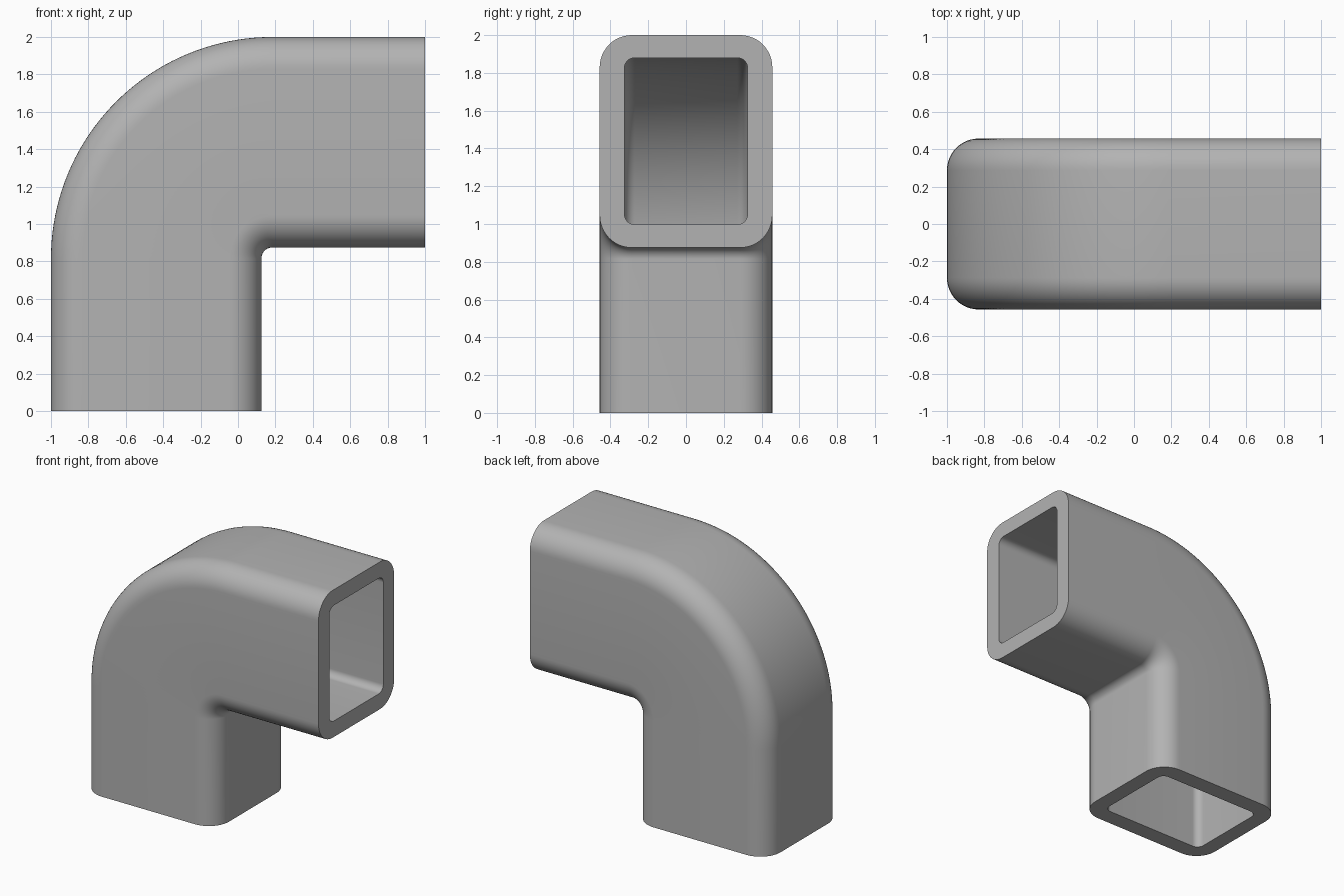
import bpy, bmesh
from math import sin, cos, pi

cube = bpy.data.objects.get("Cube")
if cube:
    bpy.data.objects.remove(cube, do_unlink=True)

BEND_X, BEND_Z = 0.185, 0.815   # centre of the bend
LEG = 0.815                     # length of each straight leg
ARC_STEPS, CORNER_STEPS = 40, 12


def rounded_rect(r_in, r_out, half_width, radius):
    """Cross-section as (distance from bend centre, y) points."""
    a, b = r_in + radius, r_out - radius
    w = half_width - radius
    points = []
    for k, (r, y) in enumerate([(b, w), (a, w), (a, -w), (b, -w)]):
        for i in range(CORNER_STEPS + 1):
            t = (k + i / CORNER_STEPS) * pi / 2
            points.append((r + radius * cos(t), y + radius * sin(t)))
    return points


# Stations along the path: (bend angle, drop of lower leg, reach of upper leg)
stations = [(0, LEG, 0)]
stations += [(pi / 2 * i / ARC_STEPS, 0, 0) for i in range(ARC_STEPS + 1)]
stations += [(pi / 2, 0, LEG)]


def sweep(bm, profile):
    """Sweep the cross-section along the path and return its rings."""
    rings = [[bm.verts.new((BEND_X - r * cos(t) + reach, y,
                            BEND_Z + r * sin(t) - drop)) for r, y in profile]
             for t, drop, reach in stations]
    for r0, r1 in zip(rings, rings[1:]):
        bridge(bm, r0, r1)
    return rings


def bridge(bm, ring_a, ring_b):
    n = len(ring_a)
    for i in range(n):
        j = (i + 1) % n
        bm.faces.new((ring_a[i], ring_a[j], ring_b[j], ring_b[i]))


# Outer shell, inner bore and the flat rims joining them
bm = bmesh.new()
outer = sweep(bm, rounded_rect(0.06, 1.185, 0.457, 0.17))
inner = sweep(bm, rounded_rect(0.182, 1.065, 0.326, 0.055))
for end in (0, -1):
    bridge(bm, outer[end], inner[end])
bmesh.ops.recalc_face_normals(bm, faces=bm.faces)

mesh = bpy.data.meshes.new("duct_elbow")
bm.to_mesh(mesh)
bm.free()
elbow = bpy.data.objects.new("duct_elbow", mesh)
bpy.context.collection.objects.link(elbow)

# Plain grey material
grey = bpy.data.materials.new("mid_grey")
grey.use_nodes = True
color = (0.45, 0.45, 0.45, 1)
grey.diffuse_color = color
grey.node_tree.nodes["Principled BSDF"].inputs["Base Color"].default_value = color
mesh.materials.append(grey)

# Smooth curves with crisp rims
bpy.ops.object.select_all(action='DESELECT')
elbow.select_set(True)
bpy.context.view_layer.objects.active = elbow
bpy.ops.object.shade_smooth_by_angle(angle=pi / 6)
